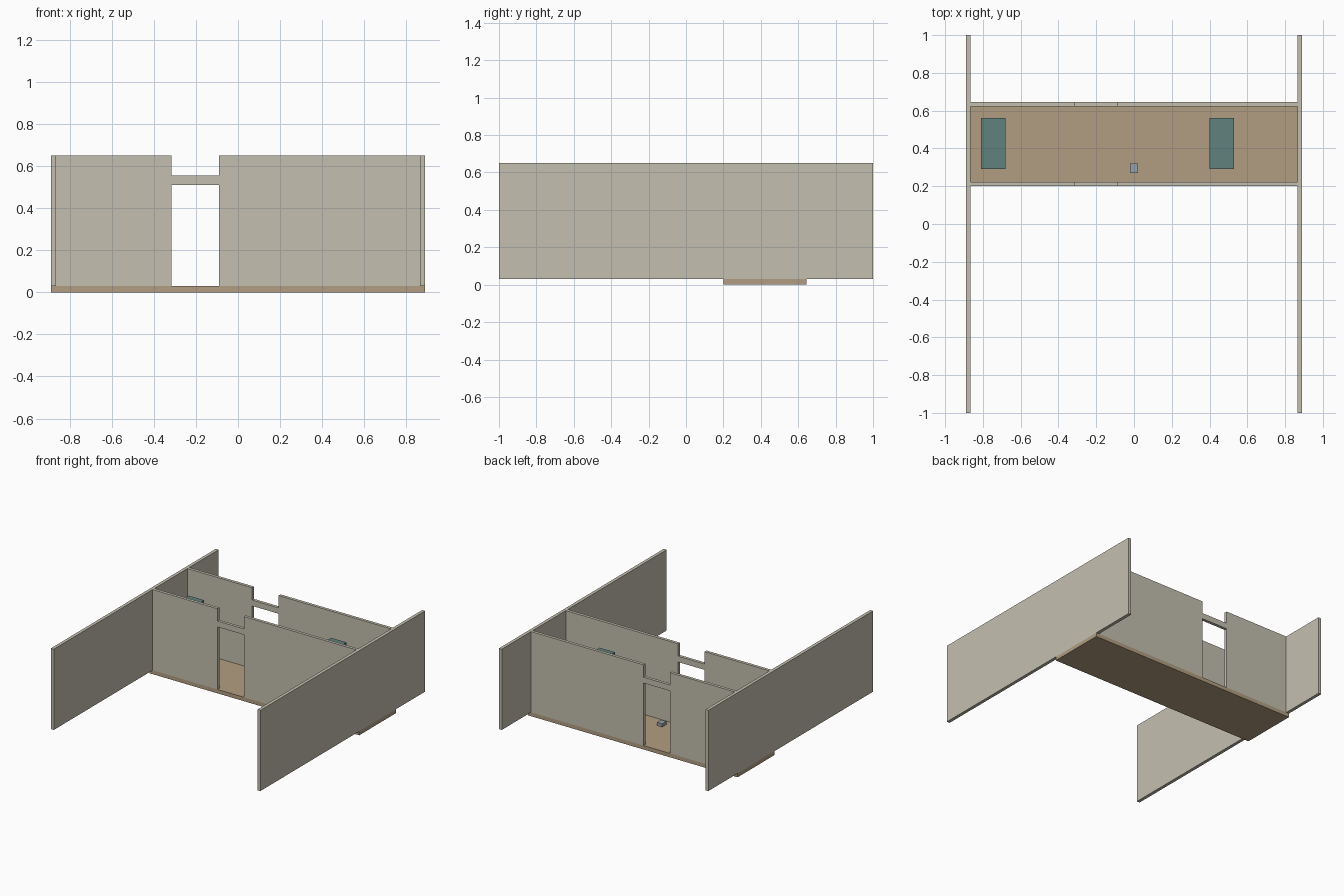
import bpy, bmesh

if "Cube" in bpy.data.objects:
    bpy.data.objects.remove(bpy.data.objects["Cube"])


def material(name, rgb):
    m = bpy.data.materials.new(name)
    m.diffuse_color = (*rgb, 1)
    m.use_nodes = True
    m.node_tree.nodes["Principled BSDF"].inputs["Base Color"].default_value = m.diffuse_color
    return m


def box(name, x, y, z, mat):
    bm = bmesh.new()
    bmesh.ops.create_cube(bm, size=1)
    for v in bm.verts:
        for i, (lo, hi) in enumerate((x, y, z)):
            v.co[i] = hi if v.co[i] > 0 else lo
    mesh = bpy.data.meshes.new(name)
    bm.to_mesh(mesh)
    bm.free()
    mesh.materials.append(mat)
    ob = bpy.data.objects.new(name, mesh)
    bpy.context.collection.objects.link(ob)
    return ob


wall = material("wall_plaster", (0.55, 0.52, 0.43))
wood = material("floor_wood", (0.45, 0.34, 0.22))
teal = material("cabinet_teal", (0.12, 0.22, 0.21))
steel = material("small_box_grey", (0.30, 0.36, 0.40))

OUT, INN = 0.89, 0.865
BASE, TOP = 0.03, 0.65
DOOR = (-0.315, -0.09)

# floor slab under the corridor
box("floor_slab", (-OUT, OUT), (0.2, 0.645), (0, BASE), wood)

# long side walls
box("left_wall", (-OUT, -INN), (-1, 1), (BASE, TOP), wall)
box("right_wall", (INN, OUT), (-1, 1), (BASE, TOP), wall)

# cross walls, each with a doorway and a lintel bar
for side, y in (("front", (0.2, 0.223)), ("back", (0.622, 0.645))):
    box(side + "_wall_left", (-INN, DOOR[0]), y, (BASE, TOP), wall)
    box(side + "_wall_right", (DOOR[1], INN), y, (BASE, TOP), wall)
    box(side + "_door_lintel", DOOR, y, (0.51, 0.555), wall)

# two tall cabinets between the cross walls
for name, x in (("left_cabinet", (-0.81, -0.68)), ("right_cabinet", (0.4, 0.53))):
    box(name, x, (0.29, 0.56), (BASE, 0.48), teal)

# small box on the floor
box("small_floor_box", (-0.022, 0.022), (0.27, 0.32), (BASE, 0.055), steel)
